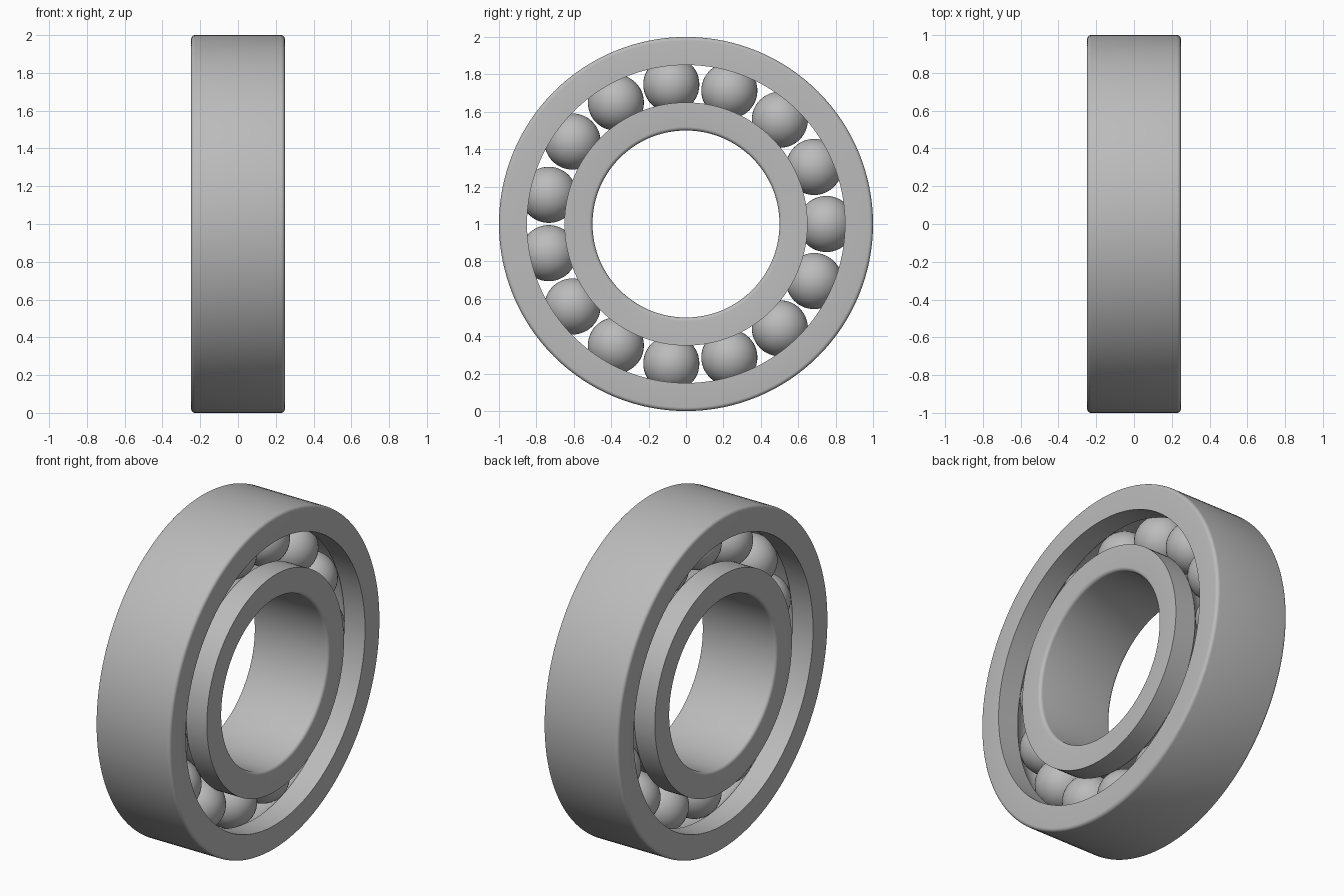
import bpy
import bmesh
from math import sin, cos, pi, acos, radians
from mathutils import Vector, Matrix

cube = bpy.data.objects.get("Cube")
if cube:
    bpy.data.objects.remove(cube, do_unlink=True)

HALF_WIDTH = 0.248
FILLET = 0.02
BALL_R = 0.15
PITCH_R = 0.75
BALLS = 15
CENTRE = Vector((0, 0, 1))

steel = bpy.data.materials.new("steel grey")
steel.use_nodes = True
colour = (0.5, 0.5, 0.5, 1)
steel.diffuse_color = colour
steel.node_tree.nodes["Principled BSDF"].inputs["Base Color"].default_value = colour


def finish(bm, name):
    """Turn a bmesh into a smooth-shaded steel object."""
    mesh = bpy.data.meshes.new(name)
    bm.to_mesh(mesh)
    bm.free()
    mesh.materials.append(steel)
    obj = bpy.data.objects.new(name, mesh)
    bpy.context.collection.objects.link(obj)
    bpy.ops.object.select_all(action="DESELECT")
    obj.select_set(True)
    bpy.context.view_layer.objects.active = obj
    bpy.ops.object.shade_smooth_by_angle(angle=radians(30))
    return obj


def race(name, smooth_r, track_r):
    """Ring with a filleted plain side and a ball groove on the track side."""
    side = 1 if smooth_r > track_r else -1
    profile = []
    # filleted corners of the plain side
    for i in range(6):
        a = pi / 2 * i / 5
        profile.append((HALF_WIDTH - FILLET + FILLET * cos(a),
                        smooth_r - side * FILLET * (1 - sin(a))))
    profile += [(-x, r) for x, r in reversed(profile)]
    # track side with the circular groove
    profile.append((-HALF_WIDTH, track_r))
    half = acos(abs(track_r - PITCH_R) / BALL_R)
    for i in range(17):
        a = half * (i / 8 - 1)
        profile.append((BALL_R * sin(a), PITCH_R + side * BALL_R * cos(a)))
    profile.append((HALF_WIDTH, track_r))

    bm = bmesh.new()
    verts = [bm.verts.new((x, 0, 1 + r)) for x, r in profile]
    edges = [bm.edges.new((v, verts[i - 1])) for i, v in enumerate(verts)]
    bmesh.ops.spin(bm, geom=verts + edges, cent=CENTRE, axis=(1, 0, 0),
                   angle=2 * pi, steps=128, use_merge=True)
    bmesh.ops.remove_doubles(bm, verts=bm.verts, dist=1e-5)
    bmesh.ops.recalc_face_normals(bm, faces=bm.faces)
    return finish(bm, name)


# Rings
race("outer_race", 1.0, 0.85)
race("inner_race", 0.5, 0.65)

# Balls
for n in range(BALLS):
    a = 2 * pi * n / BALLS
    place = CENTRE + PITCH_R * Vector((0, cos(a), sin(a)))
    bm = bmesh.new()
    bmesh.ops.create_uvsphere(bm, u_segments=40, v_segments=24, radius=BALL_R,
                              matrix=Matrix.Translation(place))
    finish(bm, f"ball_{n + 1}")
